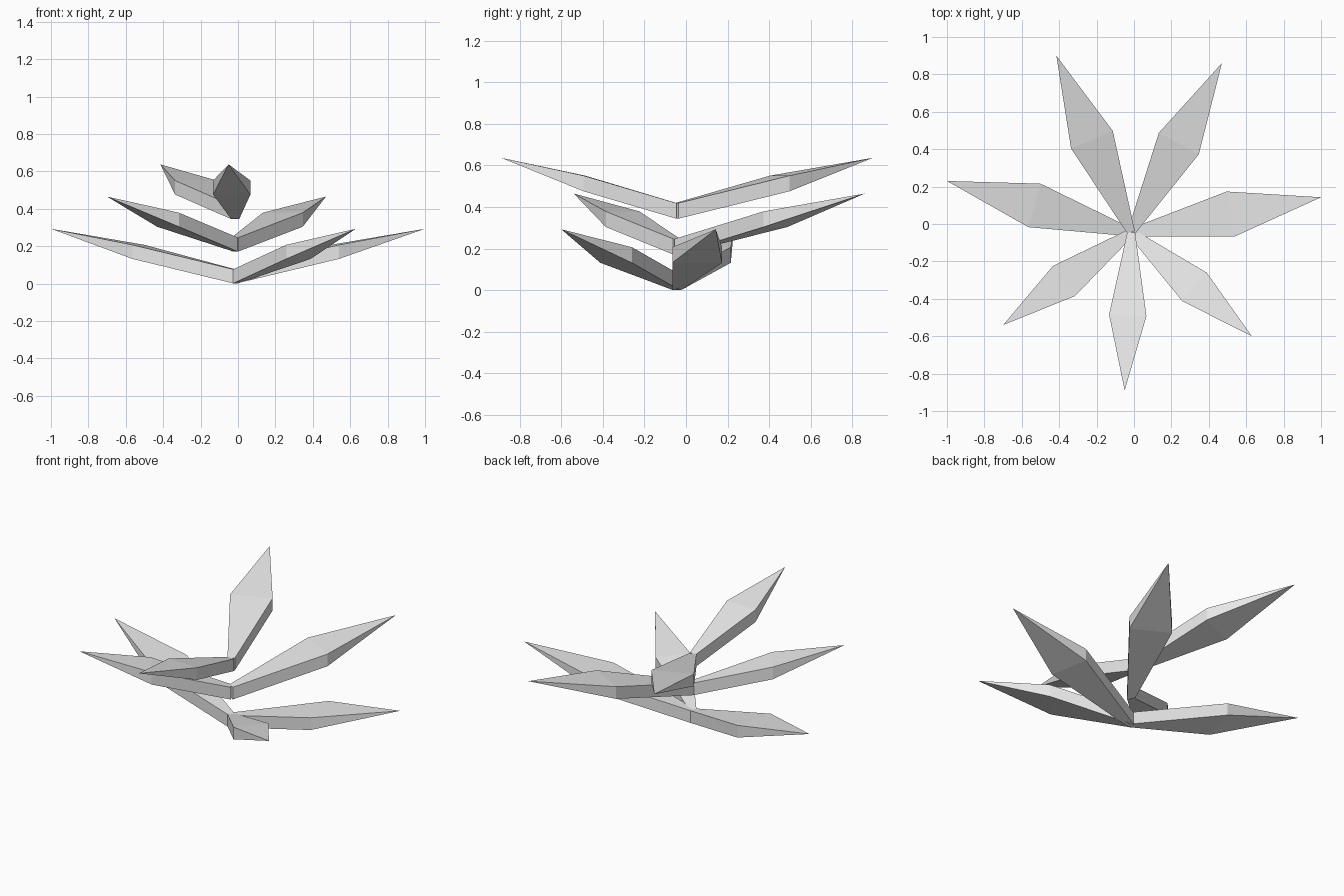
import bpy
import bmesh
from mathutils import Vector

cube = bpy.data.objects.get("Cube")
if cube:
    bpy.data.objects.remove(cube, do_unlink=True)

# One plain grey for every leaf
grey = bpy.data.materials.new("pale_grey")
grey.use_nodes = True
COLOUR = (0.8, 0.8, 0.8, 1)
grey.diffuse_color = COLOUR
grey.node_tree.nodes["Principled BSDF"].inputs["Base Color"].default_value = COLOUR

STEM = Vector((-0.015, -0.045, 0))
TIER_STEP = 0.172
THICKNESS = 0.075


def leaf(name, tip_x, tip_y, tier):
    """Kite-shaped slab: narrow root, wide middle, pointed raised tip."""
    base = tier * TIER_STEP
    along = Vector((tip_x, tip_y, 0)) - STEM
    length = along.length
    side = Vector((-along.y, along.x, 0)).normalized()
    bm = bmesh.new()

    def section(fraction, half_width, height):
        # Corners: right bottom, left bottom, left top, right top
        centre = STEM + along * fraction
        return [bm.verts.new(centre + side * s * half_width + Vector((0, 0, base + height + dz)))
                for s, dz in ((-1, 0), (1, 0), (1, THICKNESS), (-1, THICKNESS))]

    root = section(0, 0.021, 0)
    middle = section(0.525, 0.118 * length, 0.132)
    tip = bm.verts.new((tip_x, tip_y, base + 0.293))
    bm.faces.new(root)
    for i in range(4):
        j = (i + 1) % 4
        bm.faces.new((root[i], root[j], middle[j], middle[i]))
        bm.faces.new((middle[i], middle[j], tip))
    bmesh.ops.recalc_face_normals(bm, faces=bm.faces)

    mesh = bpy.data.meshes.new(name)
    bm.to_mesh(mesh)
    bm.free()
    mesh.materials.append(grey)
    bpy.context.collection.objects.link(bpy.data.objects.new(name, mesh))


# Lower tier
leaf("lower_leaf_right", -1.0, 0.23, 0)
leaf("lower_leaf_left", 1.0, 0.143, 0)
leaf("lower_leaf_front", 0.63, -0.60, 0)
# Middle tier
leaf("middle_leaf_front", -0.70, -0.54, 1)
leaf("middle_leaf_back", 0.47, 0.86, 1)
# Upper tier
leaf("upper_leaf_back", -0.415, 0.90, 2)
leaf("upper_leaf_front", -0.05, -0.89, 2)
